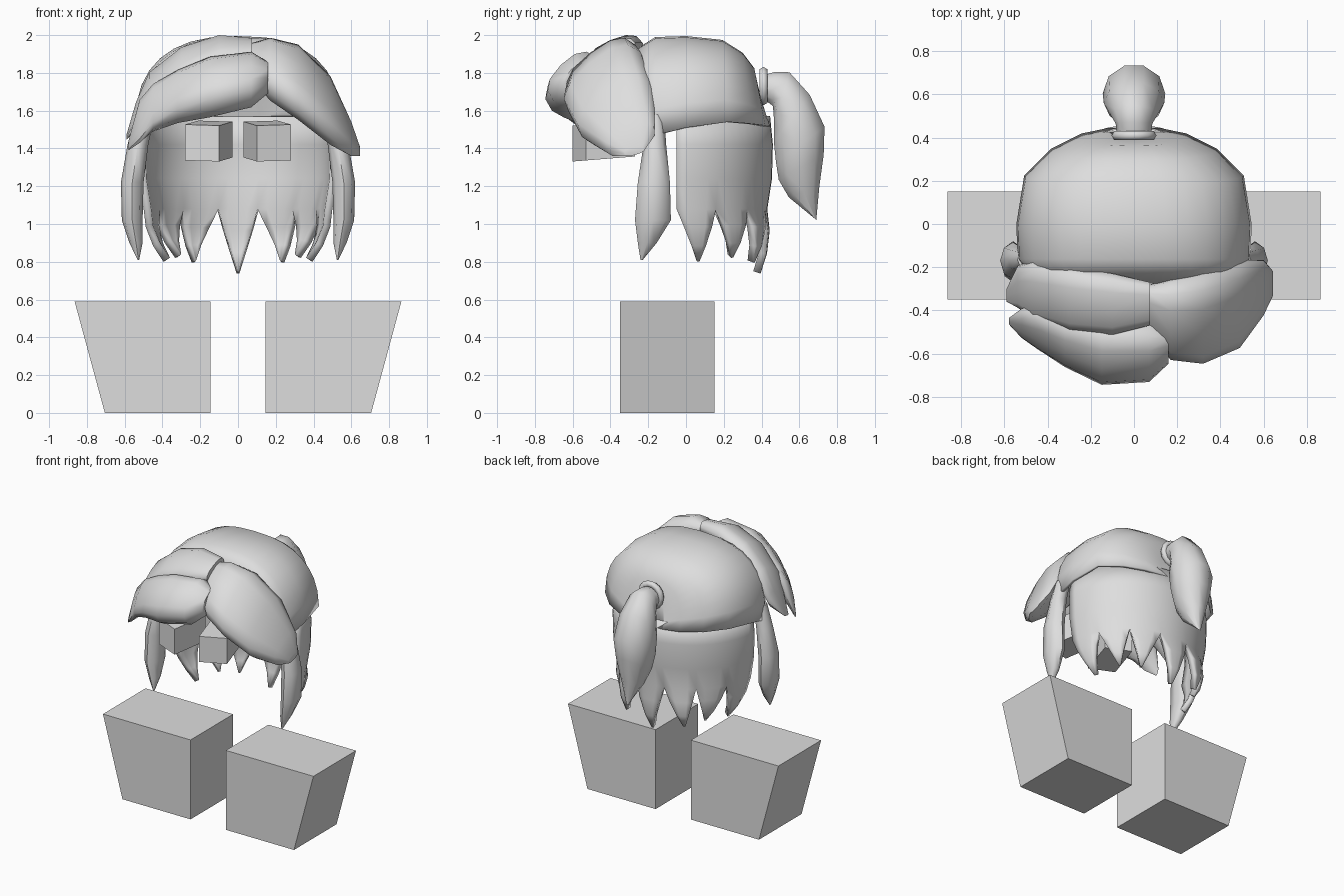
import bpy, bmesh, math
from mathutils import Vector

if "Cube" in bpy.data.objects:
    bpy.data.objects.remove(bpy.data.objects["Cube"])

grey = bpy.data.materials.new("light_grey")
grey.diffuse_color = (0.73, 0.73, 0.73, 1)
grey.use_nodes = True
grey.node_tree.nodes["Principled BSDF"].inputs["Base Color"].default_value = grey.diffuse_color


def make(name, verts, faces, solid=0.0, smooth=True):
    mesh = bpy.data.meshes.new(name)
    mesh.from_pydata(verts, [], faces)
    bm = bmesh.new()
    bm.from_mesh(mesh)
    bmesh.ops.remove_doubles(bm, verts=bm.verts, dist=0.0005)
    bmesh.ops.recalc_face_normals(bm, faces=bm.faces)
    bm.to_mesh(mesh)
    bm.free()
    mesh.materials.append(grey)
    obj = bpy.data.objects.new(name, mesh)
    bpy.context.collection.objects.link(obj)
    if solid:
        mod = obj.modifiers.new("thickness", 'SOLIDIFY')
        mod.thickness = solid
        mod.offset = 0
    if smooth:
        bpy.ops.object.select_all(action='DESELECT')
        obj.select_set(True)
        bpy.context.view_layer.objects.active = obj
        bpy.ops.object.shade_smooth_by_angle(angle=math.radians(50))
    return obj


def spow(v, p):
    return math.copysign(abs(v) ** p, v)


def grid_faces(rows, cols, wrap=False):
    return [(r * cols + c, r * cols + (c + 1) % cols,
             (r + 1) * cols + (c + 1) % cols, (r + 1) * cols + c)
            for r in range(rows - 1) for c in range(cols if wrap else cols - 1)]


def loft(name, rings, n=10, p=0.85):
    """Closed lock through rounded rings given as centre and two half axes."""
    verts = []
    for c, u, v in rings:
        for i in range(n):
            a = 2 * math.pi * i / n
            verts.append(Vector(c) + Vector(u) * spow(math.cos(a), p)
                         + Vector(v) * spow(math.sin(a), p))
    faces = grid_faces(len(rings), n, True)
    faces += [tuple(range(n)), tuple(range(len(verts) - n, len(verts)))]
    return make(name, verts, faces)


def prism(name, bottom, top, z0, z1, pitch=0.0):
    verts = [(x, y, z + (y + 0.55) * pitch) for ring, z in ((bottom, z0), (top, z1))
             for x, y in ring]
    return make(name, verts, grid_faces(2, 4, True) + [(0, 1, 2, 3), (4, 5, 6, 7)],
                smooth=False)


for side, s in (("left", -1), ("right", 1)):
    # Foot blocks, wider at the top
    foot = [[(s * 0.145, -0.35), (s * w, -0.35), (s * w, 0.15), (s * 0.145, 0.15)]
            for w in (0.705, 0.865)]
    prism(side + "_foot", foot[0], foot[1], 0, 0.59)
    # Eye blocks, turned outward and slightly tilted
    eye = [(s * x, y) for x, y in ((0.10, -0.60), (0.28, -0.53), (0.21, -0.27), (0.03, -0.34))]
    prism(side + "_eye", eye, eye, 1.335, 1.525, 0.08)
    # Side locks in front of the ears
    loft(side + "_side_lock",
         [((s * x, y, z), (rx, 0, 0), (0, ry, 0)) for x, y, z, rx, ry in (
             (0.49, -0.165, 1.58, 0.05, 0.05), (0.53, -0.165, 1.42, 0.055, 0.06),
             (0.56, -0.17, 1.22, 0.06, 0.085), (0.56, -0.175, 1.02, 0.055, 0.095),
             (0.54, -0.205, 0.90, 0.035, 0.05), (0.527, -0.235, 0.81, 0.004, 0.006))], 8, 1)

# Crown: arched sections from the fringe to the back of the head
N = 17
crown = []
sections = ((-0.27, 0.45, 1.62, 1.91), (-0.16, 0.53, 1.47, 1.98), (0.0, 0.535, 1.51, 1.985),
            (0.22, 0.50, 1.54, 1.965), (0.34, 0.38, 1.53, 1.90), (0.41, 0.24, 1.52, 1.82),
            (0.435, 0.12, 1.515, 1.70))
for y, w, zl, zt in sections:
    for i in range(N):
        a = math.pi * i / (N - 1)
        h = math.sin(a) ** 0.8
        crown.append((w * spow(math.cos(a), 0.8), y - 0.06 * h * max(y, 0) / 0.43,
                      zl + (zt - zl) * h))
faces = grid_faces(len(sections), N) + [tuple(range(len(crown) - N, len(crown)))]
make("crown", crown, faces, 0.02)

# Back hair: curved curtain that splits into seven points
SPIKES, SUB = 7, 4
tips = ((0.37, 0.06, 0.80), (0.31, 0.23, 0.82), (0.23, 0.34, 0.79), (0.0, 0.37, 0.73))


def curtain(t, k, z):
    u = math.pi * t / SPIKES
    return Vector((k * 0.51 * math.cos(u), -0.05 + k * 0.49 * math.sin(u), z))


verts, faces = [], []
for j in range(SPIKES):
    start = len(verts)
    x, y, z = tips[min(j, SPIKES - 1 - j)]
    tip = Vector((x if j < SPIKES / 2 else -x, y, z))
    for z, k in ((1.57, 0.97), (1.42, 1.0), (1.24, 0.99), (1.08, 0.94)):
        verts += [curtain(j + i / SUB, k, z) for i in range(SUB + 1)]
    for f in (0.33, 0.67, 0.96):
        for i in range(SUB + 1):
            p = curtain(j + i / SUB, 0.94, 1.08).lerp(tip, f)
            # Slight outward belly along each point
            out = Vector((p.x, p.y + 0.05, 0)).normalized()
            verts.append(p + out * 0.03 * math.sin(math.pi * f))
    faces += [tuple(start + i for i in f) for f in grid_faces(7, SUB + 1)]
make("back_hair", verts, faces, 0.04)


# Fringe locks: stations of x, upper back point, lower front point, half thickness
def fringe(name, stations):
    rings = []
    for x, a, b, t in stations:
        u = Vector((0, a[0] - b[0], a[1] - b[1])) / 2
        v = Vector((0, -u.z, u.y)).normalized() * t
        rings.append(((x, (a[0] + b[0]) / 2, (a[1] + b[1]) / 2), u, v))
    loft(name, rings, 12, 0.8)


fringe("right_fringe", (
    (0.075, (-0.29, 1.94), (-0.50, 1.78), 0.06), (0.17, (-0.27, 1.95), (-0.61, 1.69), 0.11),
    (0.32, (-0.24, 1.91), (-0.62, 1.59), 0.13), (0.49, (-0.19, 1.74), (-0.55, 1.46), 0.125),
    (0.60, (-0.17, 1.51), (-0.42, 1.39), 0.07), (0.645, (-0.22, 1.40), (-0.33, 1.37), 0.02)))
fringe("upper_left_fringe", (
    (0.075, (-0.27, 1.96), (-0.47, 1.88), 0.05), (-0.10, (-0.23, 1.96), (-0.51, 1.84), 0.08),
    (-0.30, (-0.20, 1.89), (-0.49, 1.76), 0.09), (-0.47, (-0.18, 1.77), (-0.43, 1.63), 0.08),
    (-0.54, (-0.20, 1.62), (-0.38, 1.52), 0.06), (-0.59, (-0.30, 1.47), (-0.36, 1.45), 0.01)))
fringe("lower_left_fringe", (
    (0.16, (-0.50, 1.84), (-0.63, 1.71), 0.06), (0.07, (-0.47, 1.88), (-0.70, 1.65), 0.11),
    (-0.15, (-0.46, 1.85), (-0.71, 1.60), 0.12), (-0.32, (-0.43, 1.79), (-0.63, 1.56), 0.10),
    (-0.45, (-0.40, 1.73), (-0.55, 1.50), 0.075), (-0.52, (-0.41, 1.66), (-0.51, 1.43), 0.045),
    (-0.58, (-0.44, 1.44), (-0.46, 1.39), 0.01)))

# Ponytail: outer and inner edge of the arc, half width
tail = []
for a, b, w in (
        ((0.41, 1.79), (0.41, 1.66), 0.08), ((0.47, 1.81), (0.46, 1.62), 0.085),
        ((0.55, 1.81), (0.465, 1.53), 0.11), ((0.66, 1.69), (0.46, 1.43), 0.14),
        ((0.74, 1.52), (0.47, 1.32), 0.145), ((0.735, 1.37), (0.485, 1.23), 0.12),
        ((0.71, 1.20), (0.54, 1.14), 0.075), ((0.69, 1.02), (0.68, 1.03), 0.01)):
    pa, pb = Vector((0, *a)), Vector((0, *b))
    tail.append(((pa + pb) / 2, (w, 0, 0), (pa - pb) / 2))
loft("ponytail", tail, 10, 1)

# Hair tie
bpy.ops.mesh.primitive_torus_add(location=(0, 0.41, 1.73), rotation=(math.pi / 2, 0, 0),
                                 major_segments=14, minor_segments=6,
                                 major_radius=0.08, minor_radius=0.024)
tie = bpy.context.object
tie.name = "hair_tie"
tie.data.materials.append(grey)
bpy.ops.object.shade_smooth_by_angle(angle=math.radians(70))
